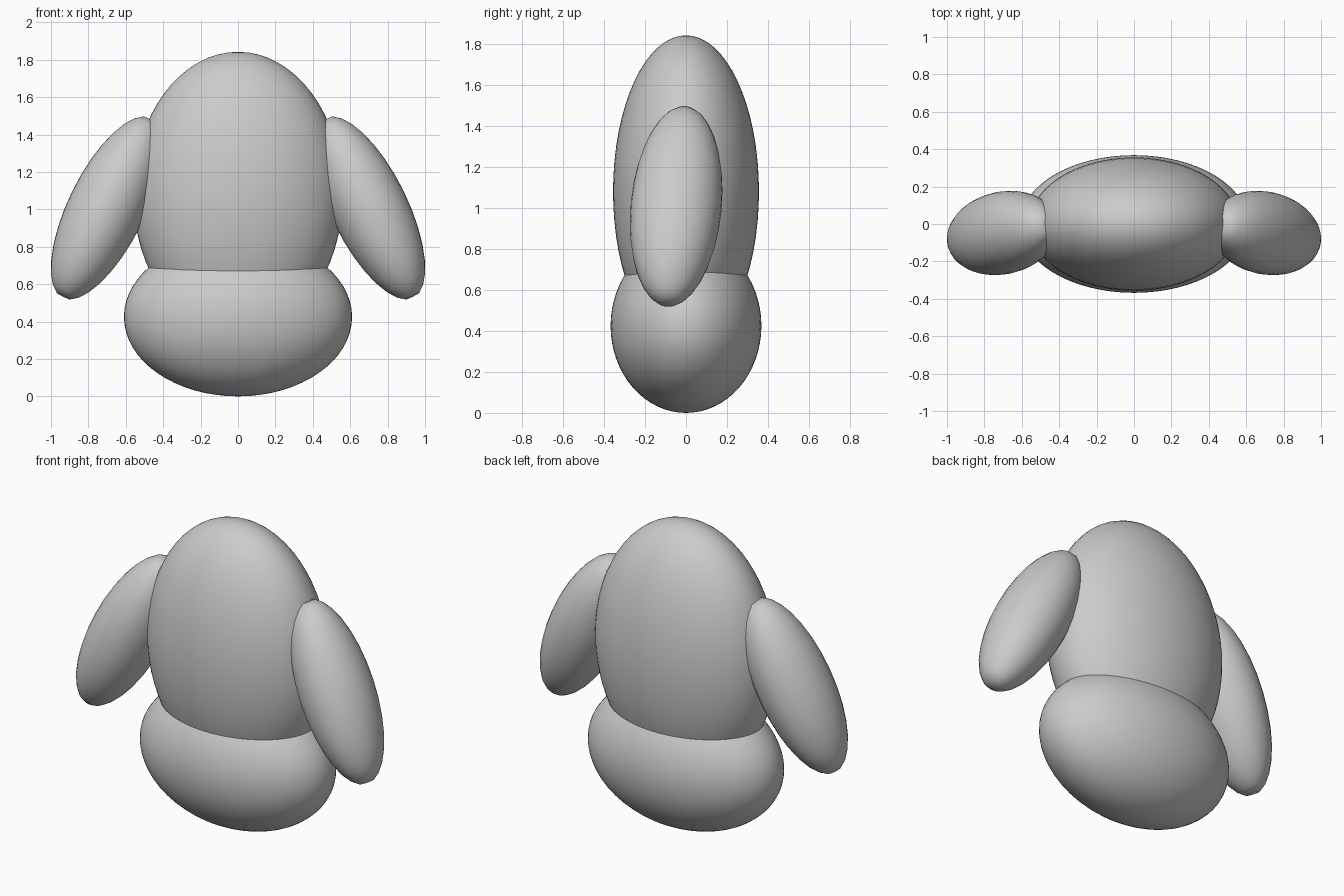
import bpy, bmesh
from math import radians
from mathutils import Matrix, Vector

if "Cube" in bpy.data.objects:
    bpy.data.objects.remove(bpy.data.objects["Cube"])


def ellipsoid(name, center, radii, segments, rings, rotation=None, flat_tips=False):
    bm = bmesh.new()
    bmesh.ops.create_uvsphere(bm, u_segments=segments, v_segments=rings, radius=1)
    if flat_tips:
        poles = [v for v in bm.verts if abs(v.co.z) > 0.9999]
        bmesh.ops.dissolve_verts(bm, verts=poles)
    matrix = Matrix.Translation(center) @ (rotation or Matrix.Identity(4)) @ Matrix.Diagonal((*radii, 1))
    bm.transform(matrix)
    if matrix.determinant() < 0:
        bmesh.ops.reverse_faces(bm, faces=bm.faces[:])
    mesh = bpy.data.meshes.new(name)
    bm.to_mesh(mesh)
    bm.free()
    obj = bpy.data.objects.new(name, mesh)
    bpy.context.collection.objects.link(obj)
    bpy.ops.object.select_all(action='DESELECT')
    obj.select_set(True)
    bpy.context.view_layer.objects.active = obj
    bpy.ops.object.shade_smooth_by_angle(angle=radians(40))
    return obj


# Wide rounded base
ellipsoid("base", Vector((0, 0, 0.425)), (0.61, 0.368, 0.425), 64, 32)

# Tall egg-like torso sunk into the base
ellipsoid("torso", Vector((0, 0, 1.08)), (0.56, 0.356, 0.762), 64, 32)

# Arms: long ellipsoids with blunt tips, splayed outward and slightly forward
for side, label in ((1, "right"), (-1, "left")):
    tilt = Matrix.Rotation(radians(-5.5), 4, 'X') @ Matrix.Rotation(radians(-26 * side), 4, 'Y')
    ellipsoid("arm_" + label, Vector((0.702 * side, -0.048, 1.007)),
              (0.205, 0.222, 0.537), 32, 16, tilt, True)
